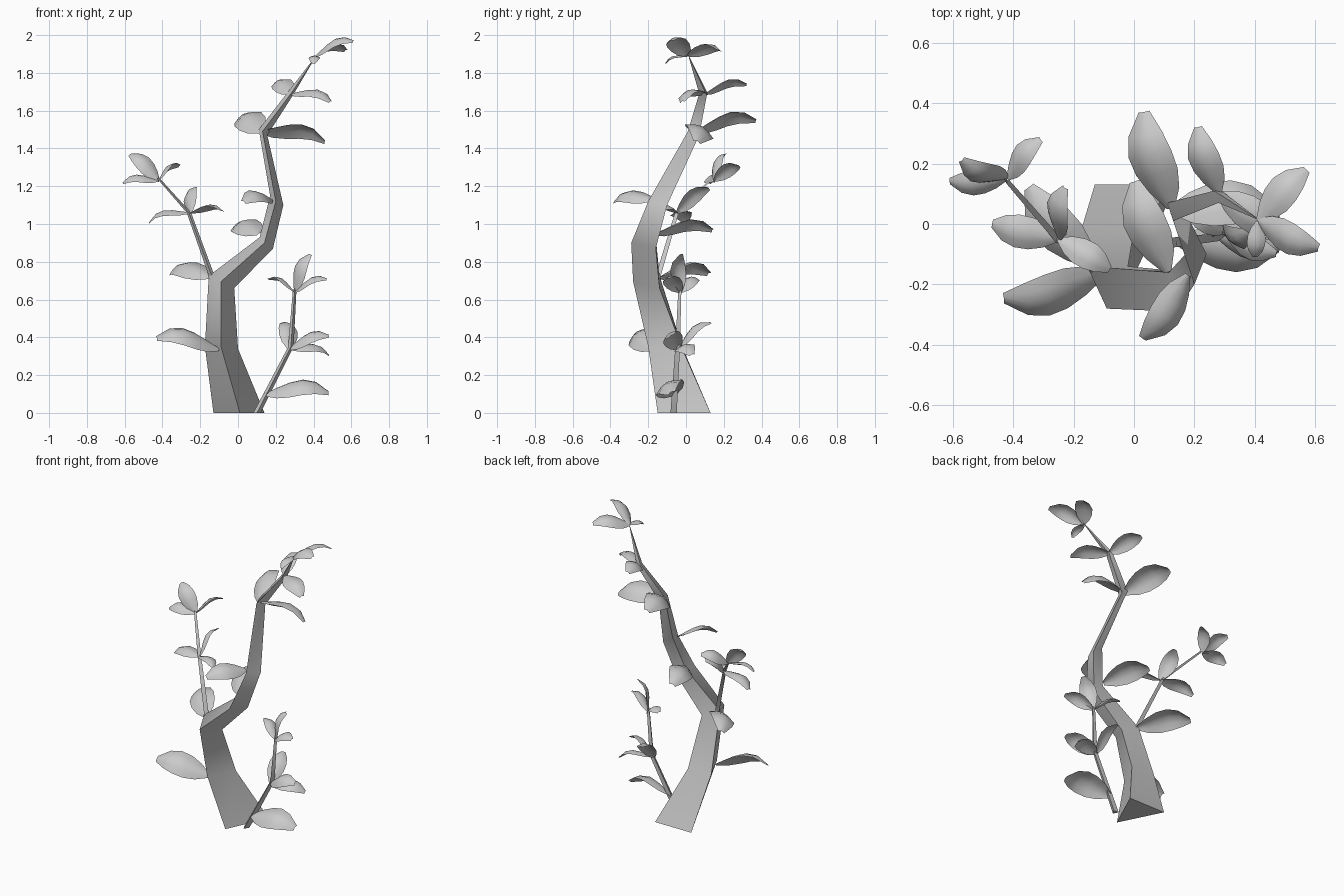
import bpy
import math
from mathutils import Vector as V, Matrix

if "Cube" in bpy.data.objects:
    bpy.data.objects.remove(bpy.data.objects["Cube"])


def make(name, verts, faces, sharp_angle):
    me = bpy.data.meshes.new(name)
    me.from_pydata([tuple(v) for v in verts], [], faces)
    me.update()
    ob = bpy.data.objects.new(name, me)
    bpy.context.collection.objects.link(ob)
    me.polygons.foreach_set("use_smooth", [True] * len(me.polygons))
    me.set_sharp_from_angle(angle=math.radians(sharp_angle))
    return ob


def stem(name, rings, tip):
    """Three-sided tapering stem skinned through triangular rings."""
    verts = [v for r in rings for v in r] + [tip]
    faces = [(2, 1, 0)]
    for i in range(len(rings) - 1):
        a = 3 * i
        for k in range(3):
            n = (k + 1) % 3
            faces.append((a + k, a + n, a + n + 3, a + k + 3))
    a = 3 * (len(rings) - 1)
    faces += [(a + k, a + (k + 1) % 3, len(verts) - 1) for k in range(3)]
    return make(name, verts, faces, 62)


def twig(name, points, r0, r1):
    """Thin three-sided branch along a path."""
    rings = []
    for i, p in enumerate(points):
        r = r0 + (r1 - r0) * i / (len(points) - 1)
        rings.append([V(p) + V(d) * r for d in ((0, -1, 0), (.87, .5, 0), (-.87, .5, 0))])
    return stem(name, rings, V(points[-1]) + V((0, 0, .01)))


WIDTH = (.18, .7, .97, 1, .78, .25)    # outline along the leaf
RISE = (0, .4, .78, 1, .8, 0)          # arch along the leaf


def leaf(base, tip, roll):
    """Arched blade drooping beside the midrib; positive roll faces it left."""
    base, tip = V(base), V(tip)
    d = tip - base
    L = d.length
    d.normalize()
    side = d.cross(V((0, 0, 1))).normalized()
    side = Matrix.Rotation(-math.radians(roll), 3, d) @ side
    up = side.cross(d)
    verts, faces = [], []
    for i in range(6):
        c = base + d * L * i / 5 + up * .19 * L * RISE[i]
        w = .24 * L * WIDTH[i]
        for s, drop in ((-1, .38), (-.5, .12), (0, 0), (.5, .12), (1, .38)):
            verts.append(c + side * w * s - up * w * drop)
    for i in range(5):
        for k in range(4):
            a = 5 * i + k
            faces.append((a, a + 1, a + 6, a + 5))
    make("leaf", verts, faces, 60)


# Trunk: rings ordered front, back right, back left
stem("trunk", [
    [(.01, -.15, 0), (.14, .13, 0), (-.13, .13, 0)],
    [(-.09, -.20, .35), (0, -.02, .34), (-.175, -.02, .35)],
    [(-.09, -.28, .695), (-.02, -.14, .66), (-.155, -.14, .725)],
    [(.14, -.29, .90), (.185, -.16, .87), (.115, -.16, .93)],
    [(.20, -.20, 1.12), (.24, -.10, 1.10), (.17, -.10, 1.15)],
    [(.13, .01, 1.49), (.155, .07, 1.47), (.11, .07, 1.50)],
    [(.28, .07, 1.69), (.29, .11, 1.68), (.265, .11, 1.70)],
], (.42, .01, 1.9))

# Side branches
twig("left_branch", [(-.13, -.15, .70), (-.26, -.045, 1.06), (-.42, .14, 1.24)], .018, .009)
twig("right_branch", [(.10, -.06, 0), (.28, -.04, .35), (.30, -.03, .65)], .022, .011)

# Leaves grouped by the node they grow from: node, then tips with roll angle
trunk_leaves = [
    ((-.10, -.17, .34), (-.43, -.25, .40, 35)),
    ((-.14, -.14, .72), (-.35, .12, .74, 25)),
    ((.11, -.16, .95), (0, .14, .97, 25)),
    ((.18, -.17, 1.13), (.03, -.38, 1.12, 30)),
    ((.12, .05, 1.49), (.03, .37, 1.55, 28)),
    ((.12, .05, 1.49), (.46, .06, 1.44, 28)),
    ((.28, .10, 1.69), (.21, .32, 1.74, 25), (.49, -.02, 1.65, -15)),
    ((.41, .01, 1.89), (.57, .18, 1.92, 20), (.61, -.08, 1.97, -25), (.40, -.11, 1.85, 0)),
]
left_leaves = [
    ((-.25, -.05, 1.06), (-.47, 0, 1.01, 10), (-.08, -.15, 1.07, 10), (-.23, .12, 1.19, 45)),
    ((-.42, .15, 1.23), (-.57, .21, 1.37, 40), (-.61, .14, 1.22, 25), (-.31, .28, 1.31, 35)),
]
right_leaves = [
    ((.14, -.06, .10), (.48, -.08, .11, -30)),
    ((.27, -.04, .34), (.48, -.08, .41, -35), (.48, .03, .31, -20), (.25, .13, .48, -15)),
    ((.30, -.03, .64), (.38, -.03, .84, -40), (.47, -.10, .71, -25), (.16, .06, .71, -15)),
]
for group in (trunk_leaves, left_leaves, right_leaves):
    for node, *tips in group:
        for x, y, z, roll in tips:
            leaf(node, (x, y, z), roll)
